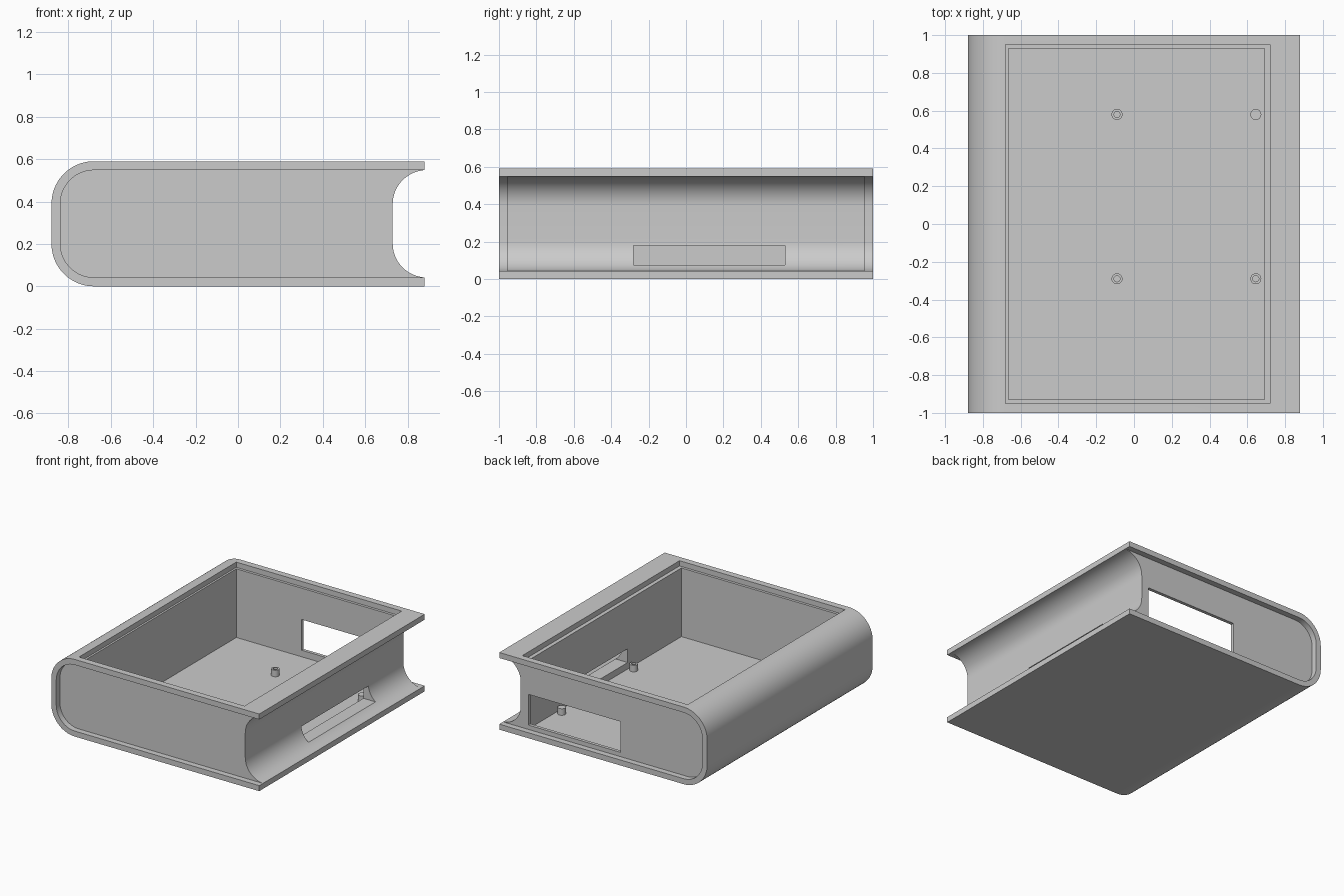
import bpy, bmesh, math
from mathutils import Matrix

default = bpy.data.objects.get("Cube")
if default:
    bpy.data.objects.remove(default, do_unlink=True)

grey = bpy.data.materials.new("light_grey_plastic")
grey.use_nodes = True
grey.diffuse_color = (0.6, 0.6, 0.6, 1)
grey.node_tree.nodes["Principled BSDF"].inputs["Base Color"].default_value = (0.6, 0.6, 0.6, 1)

H, MID, EDGE, WALL = 0.59, 0.295, 0.88, 0.042
FLOOR, CORNER = 0.025, 0.2


def finish(name, bm):
    bmesh.ops.recalc_face_normals(bm, faces=bm.faces)
    mesh = bpy.data.meshes.new(name)
    bm.to_mesh(mesh)
    bm.free()
    mesh.materials.append(grey)
    obj = bpy.data.objects.new(name, mesh)
    bpy.context.collection.objects.link(obj)
    return obj


def extrude(name, outline, half):
    """Extrude an x-z outline along y, from -half to half."""
    bm = bmesh.new()
    face = bm.faces.new([bm.verts.new((x, -half, z)) for x, z in outline])
    new = bmesh.ops.extrude_face_region(bm, geom=[face])["geom"]
    bmesh.ops.translate(bm, vec=(0, 2 * half, 0),
                        verts=[v for v in new if isinstance(v, bmesh.types.BMVert)])
    return finish(name, bm)


def box(name, x, y, z):
    bm = bmesh.new()
    bmesh.ops.create_cube(bm, size=1)
    for v in bm.verts:
        v.co = [(a + b) / 2 + c * (b - a) for c, (a, b) in zip(v.co, (x, y, z))]
    return finish(name, bm)


def arc(cx, cz, r, start, end, n=20):
    return [(cx + r * math.cos(math.radians(start + (end - start) * i / n)),
             cz + r * math.sin(math.radians(start + (end - start) * i / n)))
            for i in range(n + 1)]


def spine(inset):
    """Rounded left side, from the top down, set in from the outer surface."""
    r, cx = CORNER - inset, CORNER - EDGE
    return arc(cx, H - CORNER, r, 90, 180) + arc(cx, CORNER, r, 180, 270)


def boolean(target, tool, operation):
    mod = target.modifiers.new(operation, "BOOLEAN")
    mod.operation, mod.solver, mod.object = operation, "EXACT", tool
    tool.hide_render = True
    bpy.context.view_layer.update()
    bpy.context.view_layer.objects.active = target
    bpy.ops.object.modifier_apply(modifier=mod.name)
    bpy.data.objects.remove(tool, do_unlink=True)


def smooth(obj):
    bpy.ops.object.select_all(action="DESELECT")
    obj.select_set(True)
    bpy.context.view_layer.objects.active = obj
    bpy.ops.object.shade_smooth_by_angle(angle=math.radians(30))


# Wrapped cover: two boards joined by a rounded spine
cover_outline = ([(EDGE, H)] + spine(0) + [(EDGE, 0), (EDGE, WALL)]
                 + spine(WALL)[::-1] + [(EDGE, H - WALL)])
case = extrude("book_case", cover_outline, 1.0)

# Recessed block between the boards, hollow along the opening edge
sink, r = WALL / 2, 0.16
lip = EDGE - 0.005
low = [p for p in arc(0.73 + r, WALL + r, r, 270, 180) if p[0] < lip]
high = [(x, H - z) for x, z in reversed(low)]
block_outline = (spine(sink) + [(lip, sink), (lip, WALL)] + low + high
                 + [(lip, H - WALL), (lip, H - sink)])
boolean(case, extrude("block", block_outline, 0.955), "UNION")

# Cavity, lid ledge, side slot and rear window
for name, x, y, z in (
    ("cavity_cutter", (-0.665, 0.69), (-0.93, 0.93), (FLOOR, 0.7)),
    ("ledge_cutter", (-0.68, 0.72), (-0.95, 0.95), (H - 0.04, 0.7)),
    ("slot_cutter", (0.6, 1.0), (-0.28, 0.53), (0.075, 0.18)),
    ("window_cutter", (-0.114, 0.666), (0.9, 1.1), (0.075, 0.31)),
):
    boolean(case, box(name, x, y, z), "DIFFERENCE")
smooth(case)


# Standoffs on the floor, three of them with screw holes
def standoff(name, x, y, hole):
    bm = bmesh.new()
    base, top = FLOOR - 0.003, 0.075
    pts = [(0.029, base), (0.029, top)]
    pts += [(0.016, top), (0.016, FLOOR + 0.002), (0, FLOOR + 0.002)] if hole else [(0, top)]
    verts = [bm.verts.new((px, 0, pz)) for px, pz in pts]
    edges = [bm.edges.new(pair) for pair in zip(verts, verts[1:])]
    bmesh.ops.spin(bm, geom=verts + edges, cent=(0, 0, 0), axis=(0, 0, 1),
                   angle=math.tau, steps=24, use_duplicate=False)
    bmesh.ops.remove_doubles(bm, verts=bm.verts, dist=0.0005)
    bmesh.ops.transform(bm, matrix=Matrix.Translation((x, y, 0)), verts=bm.verts)
    smooth(finish(name, bm))


for side, x in (("right", -0.09), ("left", 0.645)):
    for end, y in (("front", -0.29), ("back", 0.58)):
        standoff(f"standoff_{end}_{side}", x, y, (side, end) != ("left", "back"))
